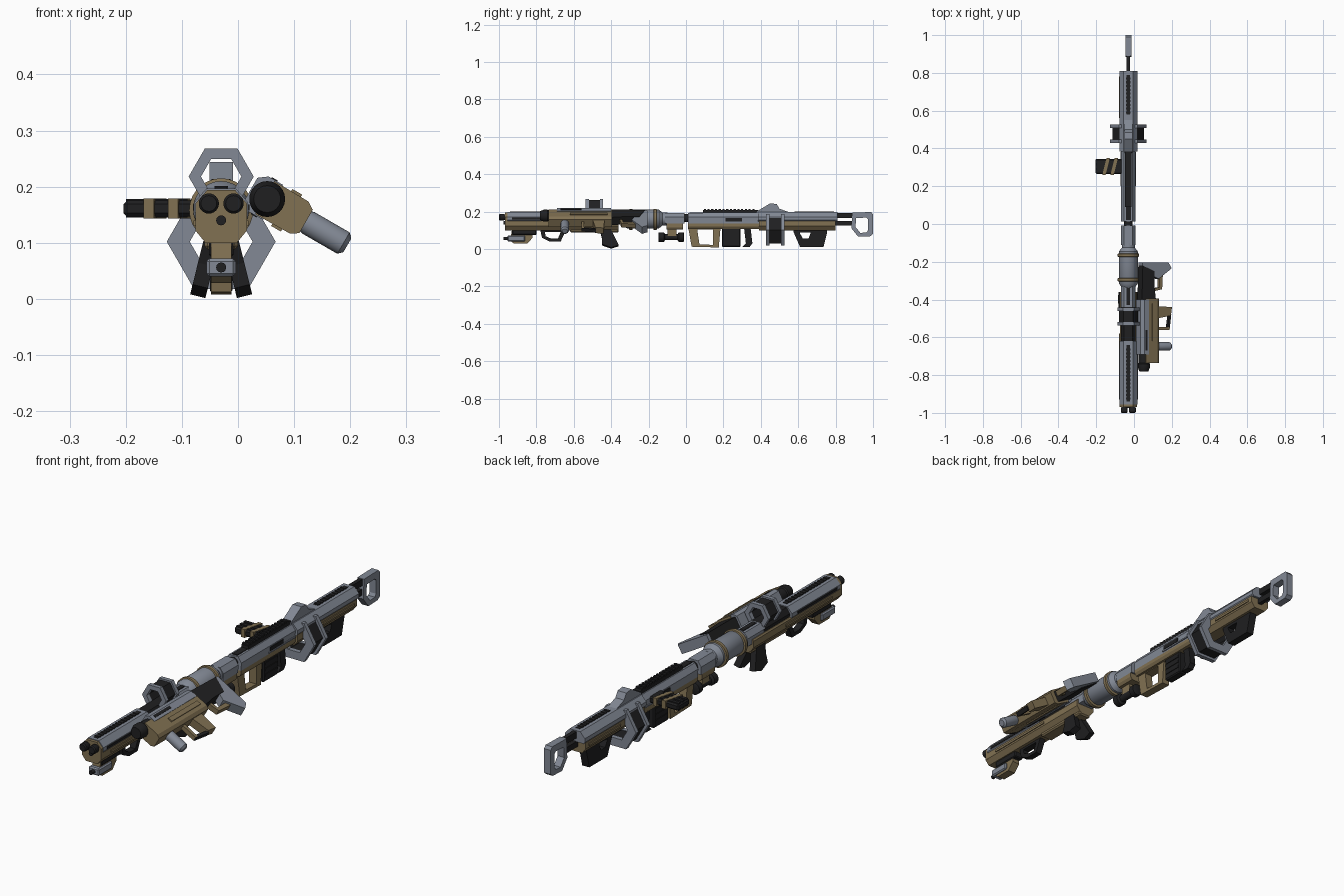
import bpy, bmesh, math
from mathutils import Matrix, Vector

def material(name, rgb):
    m = bpy.data.materials.new(name)
    m.diffuse_color = (*rgb, 1)
    return m

GRAY = material("blue_gray_metal", (0.225, 0.25, 0.30))
TAN = material("tan_shell", (0.22, 0.165, 0.085))
DARK = material("dark_rubber", (0.014, 0.014, 0.015))
CX = -0.03                       # centre line of the long gun
MAIN = Matrix.Translation((CX, 0, 0))
frame = MAIN                     # transform applied to every new part

def finish(name, bm, mat, local=None):
    bmesh.ops.recalc_face_normals(bm, faces=bm.faces)
    bm.transform(frame @ local if local else frame)
    me = bpy.data.meshes.new(name)
    bm.to_mesh(me)
    bm.free()
    me.materials.append(mat)
    ob = bpy.data.objects.new(name, me)
    bpy.context.collection.objects.link(ob)
    return ob

def prism(name, pts, axis, a, b, mat, hole=None, local=None):
    """Extrude a profile along y (points are x,z) or x (points are y,z); optional hole with as many points."""
    bm = bmesh.new()
    put = (lambda p, t: (p[0], t, p[1])) if axis == 'y' else (lambda p, t: (t, p[0], p[1]))
    loops = [[bm.verts.new(put(p, t)) for p in ring] for ring in ([pts, hole] if hole else [pts]) for t in (a, b)]
    n = len(pts)
    pairs = [(0, 1), (2, 3), (0, 2), (1, 3)] if hole else [(0, 1)]
    for i, j in pairs:
        for k in range(n):
            q = (k + 1) % n
            bm.faces.new((loops[i][k], loops[i][q], loops[j][q], loops[j][k]))
    if not hole:
        bm.faces.new(loops[0])
        bm.faces.new(loops[1])
    return finish(name, bm, mat, local)

def box(name, x0, x1, y0, y1, z0, z1, mat, bevel=0.0, local=None):
    bm = bmesh.new()
    bmesh.ops.create_cube(bm, size=1)
    bm.transform(Matrix.Translation(((x0+x1)/2, (y0+y1)/2, (z0+z1)/2)) @ Matrix.Diagonal((x1-x0, y1-y0, z1-z0, 1)))
    if bevel:
        bmesh.ops.bevel(bm, geom=bm.edges[:], offset=bevel, segments=1, affect='EDGES')
    return finish(name, bm, mat, local)

def lathe(name, prof, x, z, mat, sides=24, axis='y'):
    """Revolve (position, radius) pairs about an axis; for 'z', the second centre value is y."""
    bm = bmesh.new()
    rings = []
    for t, r in prof:
        ring = []
        for k in range(sides):
            c, s = r*math.cos(2*math.pi*k/sides), r*math.sin(2*math.pi*k/sides)
            ring.append(bm.verts.new((x+c, t, z+s) if axis == 'y' else (x+c, z+s, t)))
        rings.append(ring)
    for a, b in zip(rings, rings[1:]):
        for k in range(sides):
            q = (k+1) % sides
            f = bm.faces.new((a[k], a[q], b[q], b[k]))
            f.smooth = sides > 12
    bm.faces.new(rings[0])
    bm.faces.new(rings[-1])
    ob = finish(name, bm, mat)
    ob.data.set_sharp_from_angle(angle=math.radians(35))
    return ob

def sym(half):
    """Close a right-hand half profile by mirroring it."""
    return half + [(-x, z) for x, z in reversed(half)]

def hexagon(r, z):
    return [(r*math.cos(math.pi*k/3), z + r*math.sin(math.pi*k/3)) for k in range(6)]

def ridges(name, y0, y1, step, w, z0, z1, mat):
    y = y0
    while y < y1:
        box(name, -w, w, y, y + step*0.55, z0, z1, mat)
        y += step

def bracket(name, z, r_out, r_in, ya, yb, dark_r):
    """Two hexagonal plates with a dark ring between them."""
    for y in (ya, yb):
        prism(name + "_plate", hexagon(r_out, z), 'y', y-0.009, y+0.009, GRAY, hexagon(r_in, z))
    prism(name + "_core", hexagon(dark_r, z), 'y', ya, yb, DARK, hexagon(r_in*1.04, z))

UPPER = sym([(0.042, 0.148), (0.048, 0.155), (0.048, 0.172), (0.026, 0.197)])
LOWER = sym([(0.028, 0.1), (0.045, 0.122), (0.045, 0.15), (0.04, 0.156)])
SLIM_UP = sym([(0.036, 0.135), (0.038, 0.17), (0.022, 0.193)])
SLIM_LOW = sym([(0.028, 0.108), (0.036, 0.12), (0.036, 0.14)])

# ---- Front gun: shells, barrels, top stripe
prism("front_upper_shell", UPPER, 'y', -0.955, -0.62, GRAY)
prism("front_lower_shell", LOWER, 'y', -0.965, -0.36, TAN)
prism("front_nose", sym([(0.028, 0.1), (0.046, 0.122), (0.046, 0.17), (0.025, 0.194)]), 'y', -0.968, -0.955, TAN)
for s in (-1, 1):
    lathe("twin_barrel", [(-1, 0.014), (-0.995, 0.018), (-0.975, 0.018), (-0.97, 0.015), (-0.9, 0.015)], s*0.022, 0.17, DARK)
    box("front_side_slot", s*0.0485-0.002, s*0.0485+0.002, -0.93, -0.66, 0.158, 0.168, DARK)
    box("front_side_rib", s*0.045-0.004, s*0.045+0.004, -0.9, -0.58, 0.13, 0.14, TAN)
lathe("pilot_barrel", [(-0.975, 0.009), (-0.9, 0.009)], 0, 0.14, DARK, 12)
box("front_top_stripe", -0.01, 0.01, -0.94, -0.64, 0.19, 0.199, DARK)
ridges("front_stripe_rib", -0.93, -0.65, 0.02, 0.012, 0.195, 0.201, DARK)
prism("front_mid_frame", SLIM_UP, 'y', -0.62, -0.44, DARK)
prism("front_rear_frame", SLIM_UP, 'y', -0.45, -0.31, GRAY)
box("front_rear_inlay", -0.01, 0.01, -0.43, -0.34, 0.188, 0.196, DARK)
bracket("front_sight", 0.218, 0.058, 0.036, -0.528, -0.452, 0.05)

# ---- Under-barrel module and trigger guard
prism("underbarrel_shell", [(-0.94, 0.045), (-0.92, 0.028), (-0.85, 0.028), (-0.82, 0.06), (-0.82, 0.105), (-0.93, 0.105)], 'x', -0.018, 0.018, TAN)
box("underbarrel_box", -0.026, 0.026, -0.955, -0.86, 0.04, 0.072, GRAY, 0.005)
box("underbarrel_mount", -0.022, 0.022, -0.93, -0.8, 0.075, 0.105, DARK, 0.004)
lathe("underbarrel_muzzle", [(-0.975, 0.009), (-0.95, 0.009)], 0, 0.056, DARK, 12)
prism("front_guard", [(-0.78, 0.105), (-0.77, 0.06), (-0.73, 0.04), (-0.67, 0.04), (-0.64, 0.105)], 'x', -0.014, 0.014, DARK,
      [(-0.755, 0.09), (-0.75, 0.068), (-0.72, 0.055), (-0.685, 0.055), (-0.67, 0.09)])
box("front_belly", -0.03, 0.03, -0.62, -0.36, 0.088, 0.115, TAN, 0.006)

# ---- Splayed twin magazines
for s in (-1, 1):
    tilt = Matrix.Translation((s*0.018, -0.43, 0.1)) @ Matrix.Rotation(-s*math.radians(14), 4, 'Y')
    prism("twin_magazine", [(-0.03, 0), (0.03, 0), (0.07, -0.085), (0.03, -0.098), (-0.02, -0.08), (-0.02, -0.04)], 'x',
          -0.014, 0.014, DARK, local=tilt)

# ---- Coupling drum joining both guns
lathe("coupling_drum", [(-0.335, 0.036), (-0.315, 0.05), (-0.145, 0.05), (-0.125, 0.034), (-0.1, 0.034)], 0, 0.16, GRAY, 28)
for y in (-0.295, -0.165):
    lathe("coupling_ring", [(y-0.01, 0.05), (y-0.007, 0.057), (y+0.007, 0.057), (y+0.01, 0.05)], 0, 0.158, TAN, 28)
lathe("connector", [(-0.13, 0.022), (0.03, 0.022)], 0, 0.165, DARK, 16)

# ---- Rear gun: muzzle block, receiver and long shell
prism("rear_muzzle_block", SLIM_UP, 'y', -0.112, -0.008, GRAY)
prism("rear_muzzle_base", [(x, z-0.004) for x, z in SLIM_LOW], 'y', -0.105, -0.015, TAN)
prism("rear_receiver_upper", SLIM_UP, 'y', 0.012, 0.4, GRAY)
prism("rear_receiver_lower", SLIM_LOW, 'y', 0.012, 0.42, TAN)
prism("rear_upper_shell", UPPER, 'y', 0.385, 0.81, GRAY)
prism("rear_lower_shell", LOWER, 'y', 0.39, 0.8, TAN)
box("rear_top_rail", -0.017, 0.017, 0.09, 0.385, 0.188, 0.208, DARK)
ridges("rear_rail_tooth", 0.095, 0.375, 0.02, 0.017, 0.206, 0.214, DARK)
box("receiver_inlay", -0.013, 0.013, 0.02, 0.09, 0.188, 0.196, DARK)
box("rear_top_stripe", -0.01, 0.01, 0.58, 0.79, 0.19, 0.199, DARK)
ridges("rear_stripe_rib", 0.585, 0.78, 0.02, 0.012, 0.195, 0.201, DARK)
for s in (-1, 1):
    box("receiver_slot", s*0.038-0.003, s*0.038+0.003, 0.21, 0.3, 0.148, 0.165, DARK)
    box("receiver_panel", s*0.037-0.004, s*0.037+0.004, 0.2, 0.38, 0.14, 0.146, GRAY)
    box("rear_side_rib", s*0.045-0.004, s*0.045+0.004, 0.56, 0.78, 0.13, 0.14, TAN)
prism("top_fin", [(0.37, 0.185), (0.385, 0.205), (0.45, 0.244), (0.485, 0.24), (0.5, 0.215), (0.57, 0.19)], 'x', -0.021, 0.021, GRAY)
bracket("rear_hex", 0.102, 0.097, 0.056, 0.438, 0.518, 0.084)

# ---- Dumbbell damper under the muzzle block
lathe("damper", [(-0.148, 0.02), (-0.145, 0.026), (-0.118, 0.026), (-0.112, 0.016), (-0.045, 0.016), (-0.038, 0.026),
                 (-0.013, 0.026), (-0.01, 0.02)], 0, 0.063, DARK, 16)
box("damper_mount", -0.014, 0.014, -0.1, -0.05, 0.07, 0.11, TAN)

# ---- Grips and magazines hanging under the rear gun
prism("hand_frame", [(0.012, 0.115), (0.03, 0.012), (0.175, 0.008), (0.185, 0.115)], 'x', -0.018, 0.018, TAN,
      [(0.06, 0.105), (0.072, 0.024), (0.145, 0.022), (0.145, 0.105)])
box("rear_magazine", -0.02, 0.02, 0.192, 0.292, 0.01, 0.125, DARK, 0.005)
for z in (0.035, 0.06, 0.085):
    box("magazine_rib", -0.023, 0.023, 0.2, 0.285, z, z+0.01, DARK)
prism("slim_grip", [(0.31, 0.115), (0.32, 0.03), (0.3, 0.01), (0.34, 0.01), (0.355, 0.03), (0.345, 0.115)], 'x', -0.014, 0.014, DARK)
prism("rear_guard", [(0.575, 0.105), (0.575, 0.09), (0.61, 0.01), (0.735, 0.01), (0.755, 0.09), (0.755, 0.105)], 'x', -0.017, 0.017, DARK,
      [(0.61, 0.088), (0.61, 0.082), (0.625, 0.055), (0.655, 0.055), (0.665, 0.082), (0.665, 0.088)])

# ---- Tail stock loop
box("stock_bar_upper", -0.009, 0.009, 0.8, 0.9, 0.165, 0.193, DARK)
box("stock_bar_lower", -0.009, 0.009, 0.8, 0.9, 0.125, 0.15, DARK)
prism("stock_loop", [(0.89, 0.195), (0.99, 0.197), (1, 0.185), (1, 0.08), (0.985, 0.068), (0.92, 0.066), (0.885, 0.11)], 'x', -0.016, 0.016, GRAY,
      [(0.91, 0.165), (0.965, 0.168), (0.973, 0.16), (0.973, 0.1), (0.965, 0.088), (0.932, 0.086), (0.906, 0.118)])

# ---- Side grip pointing left
box("side_grip", -0.174, -0.03, 0.265, 0.345, 0.147, 0.175, DARK, 0.006)
for y in (0.272, 0.297, 0.322):
    box("side_grip_rib", -0.17, -0.06, y, y+0.014, 0.145, 0.178, DARK)
for x in (-0.128, -0.085):
    prism("side_grip_band", [(0.26, 0.143), (0.35, 0.143), (0.35, 0.179), (0.26, 0.179)], 'x', x, x+0.018, TAN,
          local=Matrix(((1, 0.25, 0, -0.075), (0, 1, 0, 0), (0, 0, 1, 0), (0, 0, 0, 1))))

# ---- Side gun, rolled sixty degrees beside the front gun (local z is its own up)
frame = Matrix.Translation((0.052, 0, 0.178)) @ Matrix.Rotation(math.radians(-60), 4, 'Y')
lathe("side_barrel", [(-0.78, 0.018), (-0.78, 0.024), (-0.76, 0.032), (-0.74, 0.032), (-0.735, 0.028), (-0.6, 0.028)], 0, 0, DARK)
prism("side_upper_shell", sym([(0.036, -0.012), (0.036, 0.018), (0.024, 0.034)]), 'y', -0.69, -0.4, GRAY)
prism("side_lower_shell", sym([(0.024, -0.08), (0.033, -0.066), (0.034, 0.005)]), 'y', -0.735, -0.395, TAN)
for s in (-1, 1):
    box("side_shell_slot", s*0.036-0.002, s*0.036+0.002, -0.67, -0.56, 0.0, 0.012, DARK)
    box("side_shell_plate", s*0.034-0.004, s*0.034+0.004, -0.62, -0.42, -0.05, -0.03, TAN)
# foregrip cylinder, capped at its lower end
lathe("side_foregrip", [(-0.165, 0.014), (-0.157, 0.022), (-0.085, 0.022), (-0.07, 0.018)], 0, -0.648, GRAY, 20, 'z')
prism("side_pistol_grip", [(-0.5, -0.07), (-0.485, -0.155), (-0.44, -0.162), (-0.435, -0.07)], 'x', -0.018, 0.018, TAN)
prism("side_guard", [(-0.55, -0.14), (-0.48, -0.15), (-0.48, -0.162), (-0.56, -0.152)], 'x', -0.01, 0.01, DARK)
prism("side_guard_front", [(-0.56, -0.07), (-0.545, -0.07), (-0.545, -0.15), (-0.56, -0.15)], 'x', -0.01, 0.01, TAN)
prism("side_stock_arm", [(-0.4, 0.025), (-0.22, 0.02), (-0.25, -0.05), (-0.32, -0.05), (-0.4, -0.06)], 'x', -0.024, 0.024, DARK)
prism("side_stock_butt", [(-0.205, 0.02), (-0.205, -0.14), (-0.235, -0.158), (-0.29, -0.08), (-0.27, -0.03), (-0.225, 0.02)], 'x', -0.021, 0.021, GRAY)
prism("side_stock_hook", [(-0.26, -0.09), (-0.26, -0.11), (-0.345, -0.105), (-0.355, -0.06), (-0.34, -0.06), (-0.335, -0.09)], 'x', -0.012, 0.012, TAN)
